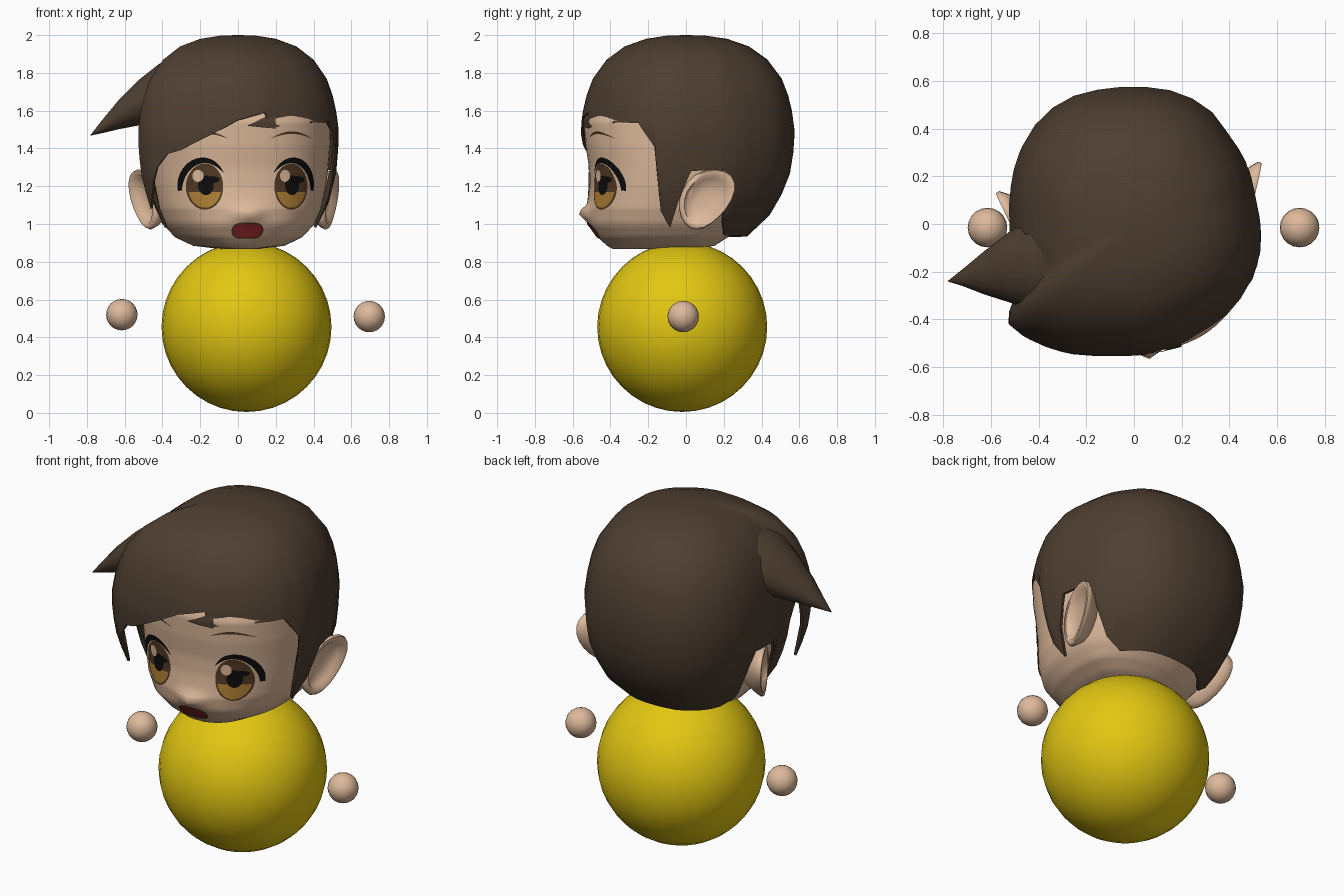
import bpy, bmesh, math
from mathutils import Vector
from mathutils.bvhtree import BVHTree

if "Cube" in bpy.data.objects:
    bpy.data.objects.remove(bpy.data.objects["Cube"])

TURN = 0.113  # the head is turned slightly about z


def material(name, rgb):
    m = bpy.data.materials.new(name)
    m.diffuse_color = (*rgb, 1)
    m.use_nodes = True
    m.node_tree.nodes["Principled BSDF"].inputs["Base Color"].default_value = m.diffuse_color
    return m


SKIN = material("skin", (0.73, 0.49, 0.33))
HAIR = material("hair brown", (0.075, 0.048, 0.03))
YELLOW = material("yellow", (0.76, 0.57, 0.006))
BLACK = material("black", (0.004, 0.004, 0.004))
IRIS = material("iris brown", (0.085, 0.042, 0.018))
GOLD = material("iris gold", (0.42, 0.21, 0.035))
RED = material("mouth red", (0.34, 0.025, 0.03))


def make(name, verts, faces, mat, turn=0.0, solid=0.0, angle=60):
    me = bpy.data.meshes.new(name)
    me.from_pydata(verts, [], faces)
    bm = bmesh.new()
    bm.from_mesh(me)
    bmesh.ops.remove_doubles(bm, verts=bm.verts, dist=1e-5)
    bmesh.ops.recalc_face_normals(bm, faces=bm.faces)
    bm.to_mesh(me)
    bm.free()
    me.materials.append(mat)
    ob = bpy.data.objects.new(name, me)
    bpy.context.collection.objects.link(ob)
    ob.rotation_euler.z = turn
    if solid:
        mod = ob.modifiers.new("thickness", 'SOLIDIFY')
        mod.thickness, mod.offset = solid, -1
        bpy.context.view_layer.objects.active = ob
        bpy.ops.object.modifier_apply(modifier=mod.name)
    ob.data.shade_smooth()
    ob.data.set_sharp_from_angle(angle=math.radians(angle))
    return ob


def lerp_table(table, t):
    """Linear interpolation of rows (key, values...)."""
    if t <= table[0][0]:
        return table[0][1:]
    for a, b in zip(table, table[1:]):
        if t <= b[0]:
            f = (t - a[0]) / (b[0] - a[0])
            return [p + (q - p) * f for p, q in zip(a[1:], b[1:])]
    return table[-1][1:]


def loft(rings, cap_start=True, cap_end=True):
    """Faces between equal closed rings."""
    n = len(rings[0])
    verts = [p for r in rings for p in r]
    faces = [(i * n + j, i * n + (j + 1) % n, (i + 1) * n + (j + 1) % n, (i + 1) * n + j)
             for i in range(len(rings) - 1) for j in range(n)]
    if cap_start:
        faces.append(tuple(range(n))[::-1])
    if cap_end:
        faces.append(tuple(range(len(verts) - n, len(verts))))
    return verts, faces


def ball(name, loc, r, mat, seg, rows):
    bpy.ops.mesh.primitive_uv_sphere_add(segments=seg, ring_count=rows, radius=r, location=loc)
    ob = bpy.context.object
    ob.name = name
    ob.data.materials.append(mat)
    ob.data.shade_smooth()


# Body and floating hands
ball("body", (0.045, -0.02, 0.455), 0.45, YELLOW, 32, 20)
ball("left_hand", (-0.615, -0.015, 0.52), 0.083, SKIN, 20, 12)
ball("right_hand", (0.695, -0.015, 0.51), 0.083, SKIN, 20, 12)

# Head: rows of (z, half width, front y, back y)
HEAD = [(0.868, 0.10, -0.39, 0.05), (0.885, 0.24, -0.42, 0.15), (0.93, 0.335, -0.465, 0.22),
        (1.0, 0.40, -0.515, 0.30), (1.08, 0.435, -0.525, 0.37), (1.2, 0.462, -0.51, 0.43),
        (1.3, 0.475, -0.512, 0.47), (1.42, 0.485, -0.53, 0.49), (1.55, 0.488, -0.54, 0.49),
        (1.7, 0.40, -0.44, 0.40)]
zs = sorted({h[0] for h in HEAD} | {0.9 + 0.025 * i for i in range(27)})
rings = []
for z in zs:
    w, yf, yb = lerp_table(HEAD, z)
    ring = []
    for j in range(64):
        a = math.tau * j / 64
        c, s = math.cos(a), math.sin(a)
        e = 2 / 2.35 if s < 0 else 1
        x = w * math.copysign(abs(c) ** e, c)
        y = (yb if s > 0 else -yf) * math.copysign(abs(s) ** e, s)
        if s < 0:  # small nose and upper lip
            y -= 0.05 * math.exp(-(x / 0.06) ** 2 - ((z - 1.055) / 0.035) ** 2)
        ring.append((x, y, z))
    rings.append(ring)
head_v, head_f = loft(rings)
make("head", head_v, head_f, SKIN, TURN)
TREE = BVHTree.FromPolygons([Vector(v) for v in head_v], head_f)


# Thin painted plates laid on the face between two edge lines
def plate(name, edge_a, edge_b, mat, off, cols=8):
    verts, faces = [], []
    for (ax, az), (bx, bz) in zip(edge_a, edge_b):
        for k in range(cols + 1):
            x, z = ax + (bx - ax) * k / cols, az + (bz - az) * k / cols
            hit = TREE.ray_cast(Vector((x, -2, z)), Vector((0, 1, 0)))[0]
            verts.append((x, (hit.y if hit else -0.4) - off, z))
    m = cols + 1
    for i in range(len(edge_a) - 1):
        for k in range(cols):
            faces.append((i * m + k, i * m + k + 1, (i + 1) * m + k + 1, (i + 1) * m + k))
    make(name, verts, faces, mat, TURN)


def oval(name, cx, cz, w, h, mat, off, lo=-1, hi=1, power=1.0):
    a0, a1 = math.asin(lo), math.asin(hi)
    angs = [a0 + (a1 - a0) * i / 16 for i in range(17)]
    half = [(w * max(0, math.cos(a)) ** power, cz + h * math.sin(a)) for a in angs]
    plate(name, [(cx - x, z) for x, z in half], [(cx + x, z) for x, z in half], mat, off)


for side, s in (("left", -1), ("right", 1)):
    cx = s * 0.23
    # Lash: crescent over the top and outer side of the eye
    outer, inner = [], []
    for i in range(21):
        t = i / 20
        a = math.radians(-12 + 165 * t)
        thick = 0.034 * math.sin(math.pi * min(1, t * 0.85 + 0.15)) ** 0.7
        px, pz = math.cos(a), math.sin(a)
        outer.append((cx + s * (0.012 + 0.122 * px), 1.205 + 0.147 * pz))
        inner.append((cx + s * (0.012 + (0.122 - thick) * px), 1.205 + (0.147 - thick) * pz))
    plate(side + "_lash", outer, inner, BLACK, 0.005, 3)
    oval(side + "_iris", cx, 1.198, 0.094, 0.122, IRIS, 0.006)
    oval(side + "_iris_glow", cx, 1.198, 0.084, 0.112, GOLD, 0.0075, -1, -0.25)
    oval(side + "_pupil", cx + 0.005, 1.205, 0.04, 0.052, BLACK, 0.009)
    oval(side + "_pupil_shade", cx + 0.035, 1.235, 0.04, 0.018, BLACK, 0.009)
    oval(side + "_highlight", cx - 0.035, 1.255, 0.028, 0.032, SKIN, 0.0095)
    # Eyebrow
    top, low = [], []
    for i in range(13):
        t = i / 12
        x, z = s * (0.11 + 0.24 * t), 1.452 + 0.032 * math.sin(math.pi * t)
        h = 0.007 * math.sin(math.pi * t)
        top.append((x, z + h))
        low.append((x, z - h))
    plate(side + "_eyebrow", top, low, IRIS, 0.005, 1)

    # Ear: dished oval, leaning outward at the back and top
    rings = []
    for scale, out in ((0.6, -0.09), (0.92, -0.02), (1, 0.005), (0.96, 0.02), (0.82, 0.02),
                       (0.7, -0.005), (0.3, -0.02)):
        ring = []
        for j in range(20):
            a = math.tau * j / 20
            u, v = 0.135 * scale * math.cos(a), 0.16 * scale * math.sin(a)
            u *= 1 + 1.2 * v
            ring.append((s * (0.485 + out + 0.36 * u + 0.16 * v), 0.05 + u + 0.3 * v, 1.13 + v))
        rings.append(ring)
    make(side + "_ear", *loft(rings), SKIN, TURN)

# Mouth
oval("mouth_outline", -0.005, 0.965, 0.085, 0.043, IRIS, 0.005, power=0.5)
oval("mouth", -0.005, 0.965, 0.078, 0.036, RED, 0.008, power=0.5)

# Hair cap: plan outline and hem by angle (degrees), shrink factor by height
OUTLINE = [(-13, .543), (11, .52), (29, .537), (43, .545), (58, .58), (74, .582), (90, .575),
           (107, .585), (120, .60), (136, .587), (165, .538), (180, .52), (200, .535), (209, .56),
           (214, .63), (219, .68), (229, .65), (260, .56), (276, .56), (291, .548), (305, .546),
           (319, .553), (333, .55), (347, .543)]
HEM = [(-13, 1.0), (-11.5, .98), (0, 1.22), (3, 1.28), (22, 1.29), (29, 1.0), (37, .94),
       (148, .93), (156, .94), (164, 1.0), (171, 1.29), (190, 1.28), (193, 1.22), (204.5, .98),
       (209.5, 1.06), (210.5, 1.4), (212, 1.5), (215, 1.28), (218.5, 1.08), (228, 1.3),
       (233.5, 1.37), (240, 1.39), (255, 1.47), (270, 1.55), (285.5, 1.59), (288.5, 1.51),
       (310, 1.535), (332, 1.54), (342, 1.41), (343.5, 1.07), (347, 1.0)]
SHRINK = [(.93, .55), (.98, .68), (1.1, .84), (1.28, .965), (1.44, 1), (1.5, 1), (1.65, .96),
          (1.77, .88), (1.87, .75), (1.94, .58), (1.98, .38), (1.997, .18), (2.0, .02)]
angles = sorted({h[0] for h in HEM[:-1]} | set(range(-5, 345, 10)))
columns = []
for deg in angles:
    a = math.radians(deg)
    r = lerp_table(OUTLINE, deg)[0]
    hem = lerp_table(HEM, deg)[0]
    low = [1.6 + (hem - 1.6) * i / 6 for i in range(7)]
    col = []
    for z in [2.0, 1.997, 1.98, 1.94, 1.87, 1.77, 1.68] + low:
        f = lerp_table(SHRINK, z)[0]
        if z < 1.44:  # sides taper less than the nape
            f **= 0.65 + 0.35 * max(0, math.sin(a))
        col.append((r * f * math.cos(a), r * f * math.sin(a), z))
    columns.append(col)
rings = [list(r) for r in zip(*columns)]
make("hair", *loft(rings, True, False), HAIR, solid=0.015)

# Swept lock on the left: rows of (x, y, z, half depth, half height)
LOCK = [(-0.30, -0.15, 1.72, 0.24, 0.19), (-0.42, -0.165, 1.69, 0.20, 0.16),
        (-0.52, -0.18, 1.645, 0.15, 0.125), (-0.63, -0.205, 1.58, 0.09, 0.08),
        (-0.72, -0.225, 1.515, 0.035, 0.035), (-0.78, -0.24, 1.47, 0.002, 0.002)]
rings = [[(x, y + d * math.cos(math.tau * j / 14), z + h * math.sin(math.tau * j / 14))
          for j in range(14)] for x, y, z, d, h in LOCK]
make("side_lock", *loft(rings), HAIR)

# Small pointed fringe tip beside the parting
plate("fringe_tip", [(-0.01, 1.52), (0.06, 1.512), (0.14, 1.505)],
      [(-0.01, 1.522), (0.06, 1.555), (0.14, 1.59)], HAIR, 0.009, 3)
